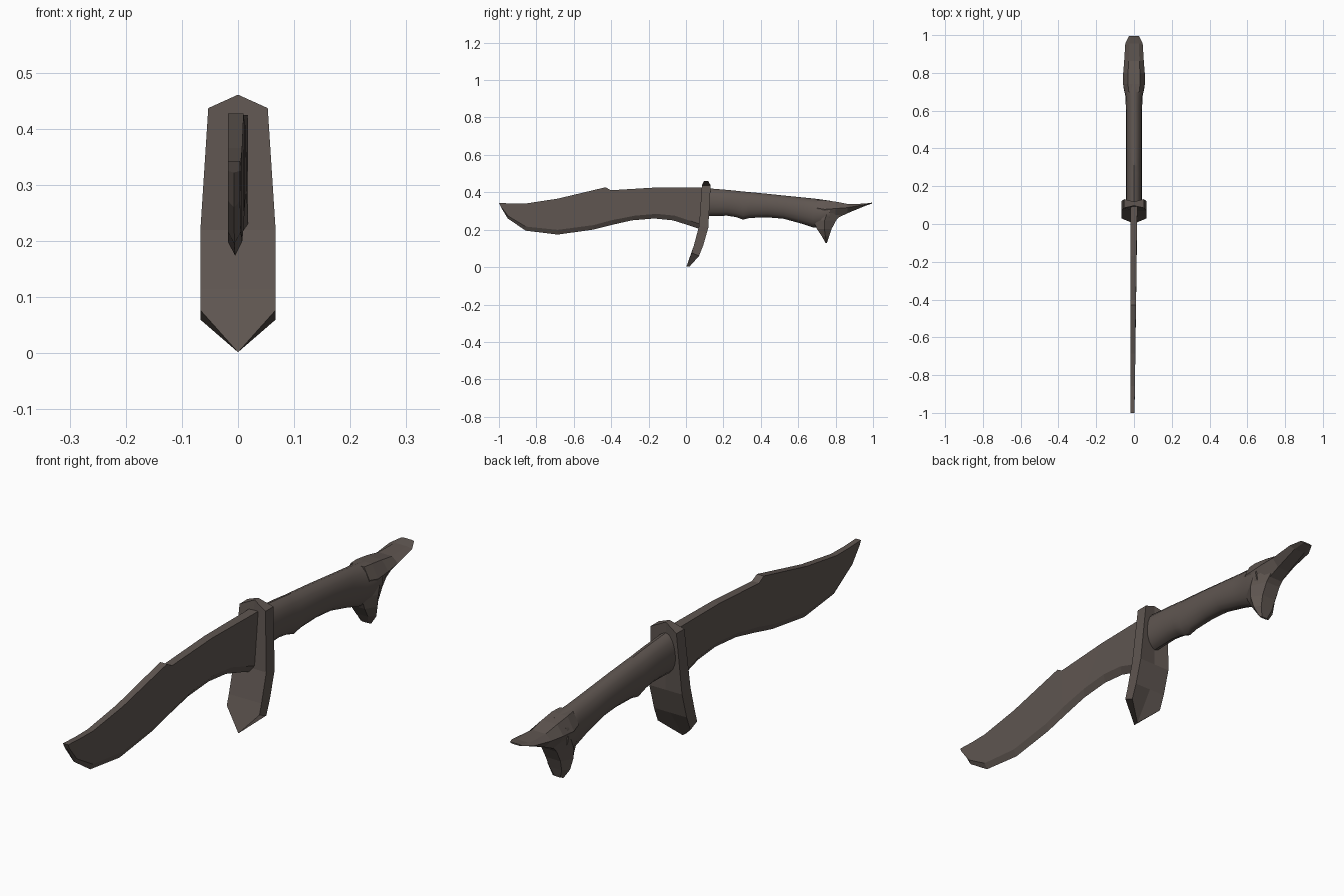
import bpy, bmesh, math

if "Cube" in bpy.data.objects:
    bpy.data.objects.remove(bpy.data.objects["Cube"])

steel = bpy.data.materials.new("dark brown steel")
steel.diffuse_color = (0.115, 0.093, 0.082, 1)
steel.use_nodes = True
steel.node_tree.nodes["Principled BSDF"].inputs["Base Color"].default_value = steel.diffuse_color


def loft(name, rings, smooth=None):
    """Skin a list of equal-length vertex rings and cap both ends."""
    bm = bmesh.new()
    rows = [[bm.verts.new(p) for p in ring] for ring in rings]
    n = len(rows[0])
    for a, b in zip(rows, rows[1:]):
        for i in range(n):
            j = (i + 1) % n
            bm.faces.new((a[i], a[j], b[j], b[i]))
    bm.faces.new(rows[0])
    bm.faces.new(rows[-1])
    bmesh.ops.recalc_face_normals(bm, faces=bm.faces)
    mesh = bpy.data.meshes.new(name)
    bm.to_mesh(mesh)
    bm.free()
    mesh.materials.append(steel)
    ob = bpy.data.objects.new(name, mesh)
    bpy.context.collection.objects.link(ob)
    if smooth:
        bpy.context.view_layer.objects.active = ob
        ob.select_set(True)
        bpy.ops.object.shade_smooth_by_angle(angle=math.radians(smooth))
        ob.select_set(False)
    return ob


# Blade: spine point and edge point per station; flat left face, right face tapers to the tip
blade = [(-1.0, .343, -.99, .322), (-.93, .34, -.953, .26), (-.857, .34, -.857, .195),
         (-.686, .366, -.686, .174), (-.43, .427, -.5, .20), (-.403, .411, -.40, .225),
         (-.17, .425, -.29, .25), (-.08, .425, -.17, .26), (0, .425, -.07, .25),
         (.05, .425, .02, .222), (.1, .425, .067, .206)]
rings = []
for yt, zt, yb, zb in blade:
    right = .003 + .015 * (yb + 1) / 1.067
    k = min(.15, .025 / (zt - zb))               # bevel height as a fraction
    ym, zm = yb + (yt - yb) * k, zb + (zt - zb) * k
    rings.append([(-.018, yt, zt), (-.018, ym, zm), ((right - .018) / 2, yb, zb),
                  (right, ym, zm), (right, yt, zt)])
loft("blade", rings)

# Guard: curved plate, rows of front (y, z), back (y, z), half width
guard = [(.085, .437, .132, .437, .053), (.07, .22, .119, .21, .067),
         (.042, .115, .092, .115, .067), (.03, .077, .07, .06, .067)]
rings = []
for yf, zf, yb, zb, w in guard:
    top, bot = (.024, 0) if zf > .4 else (0, 0), 0
    rise = .024 if zf > .4 else (-.075 if zf < .1 else 0)
    dy = -.028 if zf < .1 else 0
    back_rise = -.056 if zf < .1 else rise
    back_dy = -.05 if zf < .1 else dy
    front_y = yf + dy + (.012 if zf > .4 else 0)
    rings.append([(-w, yf, zf), (0, front_y, zf + rise), (w, yf, zf),
                  (w, yb, zb), (0, yb + back_dy - (.014 if zf > .4 else 0), zb + back_rise),
                  (-w, yb, zb)])
loft("guard", rings)


# Grip: oval rings of y, top z, bottom z, half width, with a finger bump below
def oval(y, zt, zb, w, n=16):
    c, r = (zt + zb) / 2, (zt - zb) / 2
    return [(w * math.cos(2 * math.pi * i / n), y, c + r * math.sin(2 * math.pi * i / n))
            for i in range(n)]


grip = [(.11, .422, .272, .042), (.22, .413, .275, .042), (.27, .408, .267, .042),
        (.305, .404, .254, .042), (.34, .401, .263, .042), (.435, .392, .266, .042),
        (.52, .383, .259, .042), (.62, .373, .232, .043), (.68, .367, .212, .046),
        (.72, .362, .210, .055), (.77, .355, .235, .057)]
loft("grip", [oval(*g) for g in grip], 35)

# Tail horn: flat-topped wedge running to the rear tip
tail = [(.70, .360, .25, .05), (.74, .358, .235, .058), (.80, .350, .258, .057),
        (.863, .338, .288, .052), (.955, .339, .326, .046), (.995, .345, .340, .026)]
loft("tail_horn", [[(-w * .55, y, zt), (w * .55, y, zt), (w, y, zt * .6 + zb * .4),
                    (w * .5, y, zb), (-w * .5, y, zb), (-w, y, zt * .6 + zb * .4)]
                   for y, zt, zb, w in tail])

# Lower spur: tapering hook under the pommel, rows of z, front y, back y, half width
spur = [(.29, .67, .84, .055), (.25, .68, .803, .057), (.205, .70, .779, .055),
        (.165, .726, .765, .046), (.13, .746, .754, .022)]
loft("pommel_spur", [[(-w, (yf + yb) / 2, z), (-w * .55, yf, z), (w * .55, yf, z),
                      (w, (yf + yb) / 2, z), (w * .55, yb, z), (-w * .55, yb, z)]
                     for z, yf, yb, w in spur])
